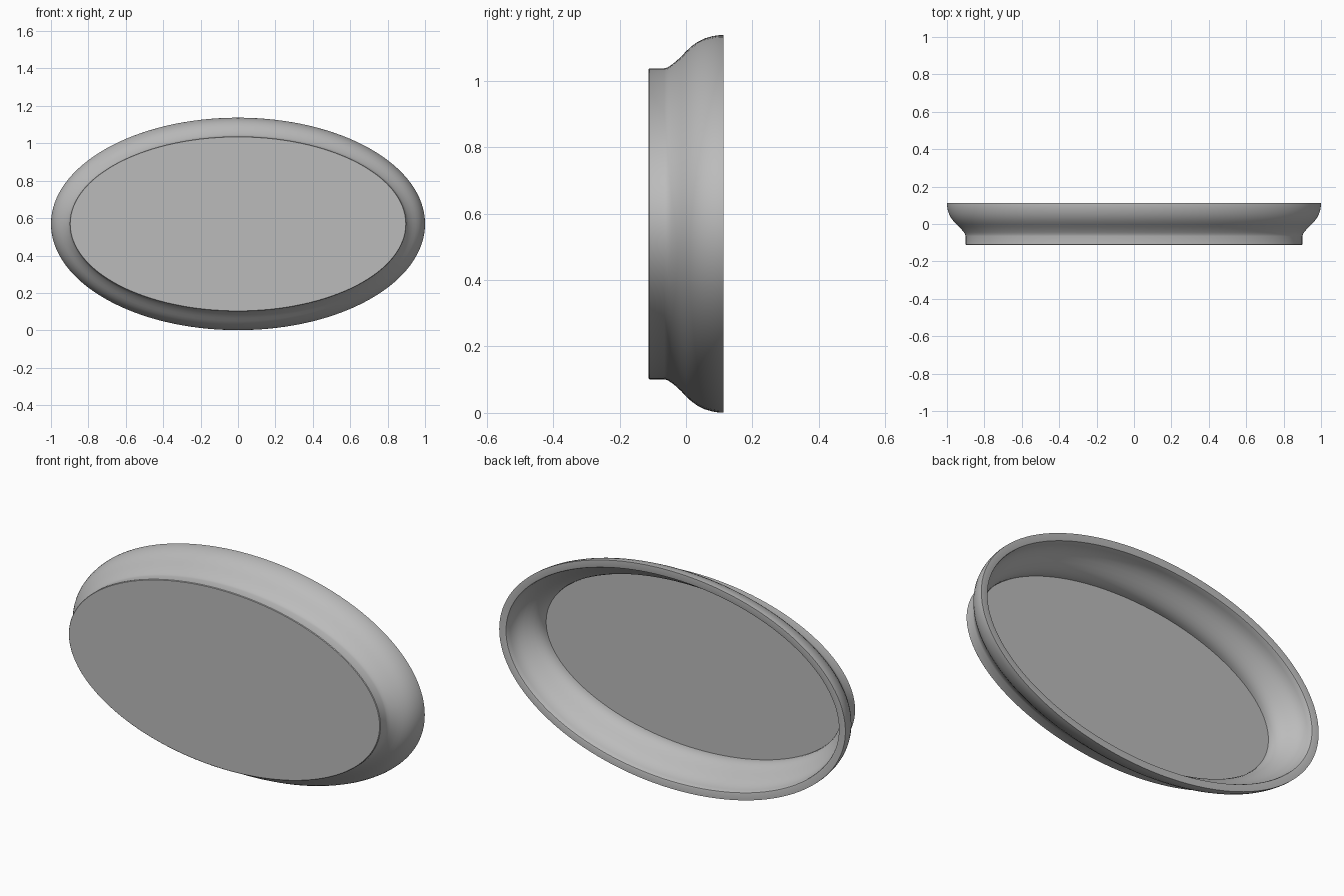
import bpy, bmesh, math

cube = bpy.data.objects.get("Cube")
if cube:
    bpy.data.objects.remove(cube, do_unlink=True)

SEGMENTS = 128
HALF_X, HALF_Z, CENTRE_Z = 0.9, 0.468, 0.569   # ellipse of the base

grey = bpy.data.materials.new("plain grey")
grey.use_nodes = True
colour = (0.5, 0.5, 0.5, 1)
grey.diffuse_color = colour
grey.node_tree.nodes["Principled BSDF"].inputs["Base Color"].default_value = colour

# Wall profile: (outward offset from base ellipse, y)
outer = [(-0.003, -0.113), (0, -0.11), (0, -0.065), (0.003, -0.055), (0.010, -0.044),
         (0.022, -0.029), (0.036, -0.014), (0.051, 0), (0.066, 0.016), (0.079, 0.034),
         (0.090, 0.056), (0.097, 0.08), (0.1, 0.1), (0.1, 0.113)]
rim = [(0.068, 0.113), (0.062, 0.111), (0.059, 0.105)]
inner = [(0.056, 0.085), (0.049, 0.063), (0.038, 0.043), (0.022, 0.024), (0.004, 0.006),
         (-0.012, -0.011), (-0.025, -0.029), (-0.033, -0.048), (-0.036, -0.065), (-0.036, -0.08)]


def ring(bm, offset, y):
    angles = [2 * math.pi * i / SEGMENTS for i in range(SEGMENTS)]
    return [bm.verts.new(((HALF_X + offset) * math.cos(a), y,
                          CENTRE_Z + (HALF_Z + offset) * math.sin(a))) for a in angles]


# Oval tray: sweep the profile round the ellipse and close both floor faces
bm = bmesh.new()
rings = [ring(bm, d, y) for d, y in outer + rim + inner]
for a, b in zip(rings, rings[1:]):
    for i in range(SEGMENTS):
        j = (i + 1) % SEGMENTS
        bm.faces.new((a[i], a[j], b[j], b[i]))
bm.faces.new(rings[0])
bm.faces.new(rings[-1])
bmesh.ops.recalc_face_normals(bm, faces=bm.faces[:])

mesh = bpy.data.meshes.new("oval_tray")
bm.to_mesh(mesh)
bm.free()
mesh.materials.append(grey)
tray = bpy.data.objects.new("oval_tray", mesh)
bpy.context.collection.objects.link(tray)

bpy.ops.object.select_all(action='DESELECT')
tray.select_set(True)
bpy.context.view_layer.objects.active = tray
bpy.ops.object.shade_smooth_by_angle(angle=math.radians(35))
